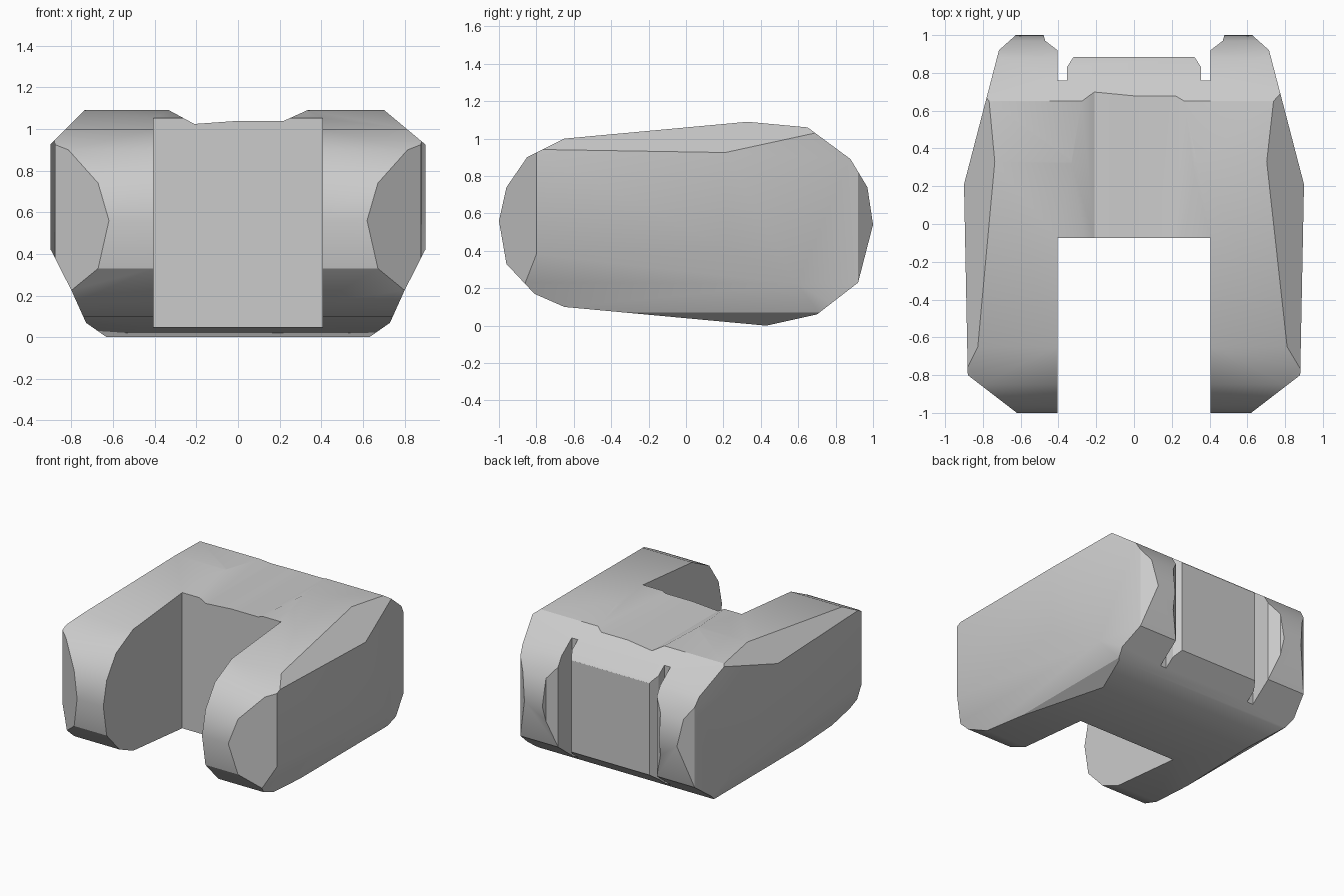
import bpy
import bmesh
from mathutils import Vector

cube = bpy.data.objects.get("Cube")
if cube:
    bpy.data.objects.remove(cube, do_unlink=True)

grey = bpy.data.materials.new("plain_grey")
grey.use_nodes = True
colour = (0.6, 0.6, 0.6, 1.0)
grey.diffuse_color = colour
grey.node_tree.nodes["Principled BSDF"].inputs["Base Color"].default_value = colour


def prism(name, points, place, depth):
    """Extrude an outline; place(a, b) maps it to 3D, depth spans the axis."""
    bm = bmesh.new()
    face = bm.faces.new([bm.verts.new(place(a, b)) for a, b in points])
    new = bmesh.ops.extrude_face_region(bm, geom=[face])["geom"]
    bmesh.ops.translate(bm, vec=Vector(depth),
                        verts=[v for v in new if isinstance(v, bmesh.types.BMVert)])
    bmesh.ops.recalc_face_normals(bm, faces=bm.faces)
    mesh = bpy.data.meshes.new(name)
    bm.to_mesh(mesh)
    bm.free()
    mesh.materials.append(grey)
    obj = bpy.data.objects.new(name, mesh)
    bpy.context.collection.objects.link(obj)
    return obj


# Rounded side profile (y, z)
side = [(-1, 0.56), (-0.96, 0.74), (-0.85, 0.90), (-0.65, 1.0), (0.33, 1.09),
        (0.65, 1.06), (0.88, 0.89), (0.97, 0.74), (1, 0.54), (0.92, 0.23),
        (0.70, 0.06), (0.43, 0), (-0.65, 0.10), (-0.81, 0.17), (-0.96, 0.33)]

# Half plan (x, y): front notch, arm, rear corner, rear slot, centre panel
half_plan = [(0.405, -0.075), (0.405, -1.1), (0.49, -1.1), (0.88, -0.8),
             (0.9, 0.21), (0.715, 0.92), (0.62, 1.005), (0.48, 1.005), (0.47, 0.97),
             (0.405, 0.92), (0.405, 0.76), (0.355, 0.76), (0.355, 0.83), (0.32, 0.885)]
plan = half_plan + [(-x, y) for x, y in reversed(half_plan)]

# Cross-section (x, z): bevelled sides, tapered underside, shallow top channel
section = [(0.63, 0), (0.73, 0.07), (0.8, 0.225), (0.95, 0.52), (0.95, 0.885),
           (0.55, 1.218), (0.5, 1.166), (0.32, 1.085), (0.22, 1.04), (0, 1.04),
           (-0.21, 1.025), (-0.33, 1.09), (-0.45, 1.155), (-0.55, 1.278),
           (-0.95, 0.878), (-0.95, 0.52), (-0.8, 0.225), (-0.73, 0.07), (-0.63, 0)]

body = prism("body", side, lambda y, z: (-1, y, z), (2, 0, 0))
cutters = [
    prism("plan_cutter", plan, lambda x, y: (x, y, -0.5), (0, 0, 2)),
    prism("section_cutter", section, lambda x, z: (x, -1.5, z - 0.001), (0, 3, 0)),
]

# Keep only the volume shared by all three outlines
bpy.ops.object.select_all(action="DESELECT")
body.select_set(True)
bpy.context.view_layer.objects.active = body
for cutter in cutters:
    cutter.hide_render = True
    mod = body.modifiers.new(cutter.name, "BOOLEAN")
    mod.operation = "INTERSECT"
    mod.solver = "EXACT"
    mod.object = cutter
    bpy.ops.object.modifier_apply(modifier=mod.name)
    bpy.data.objects.remove(cutter, do_unlink=True)

bpy.ops.object.shade_smooth_by_angle(angle=0.52)
